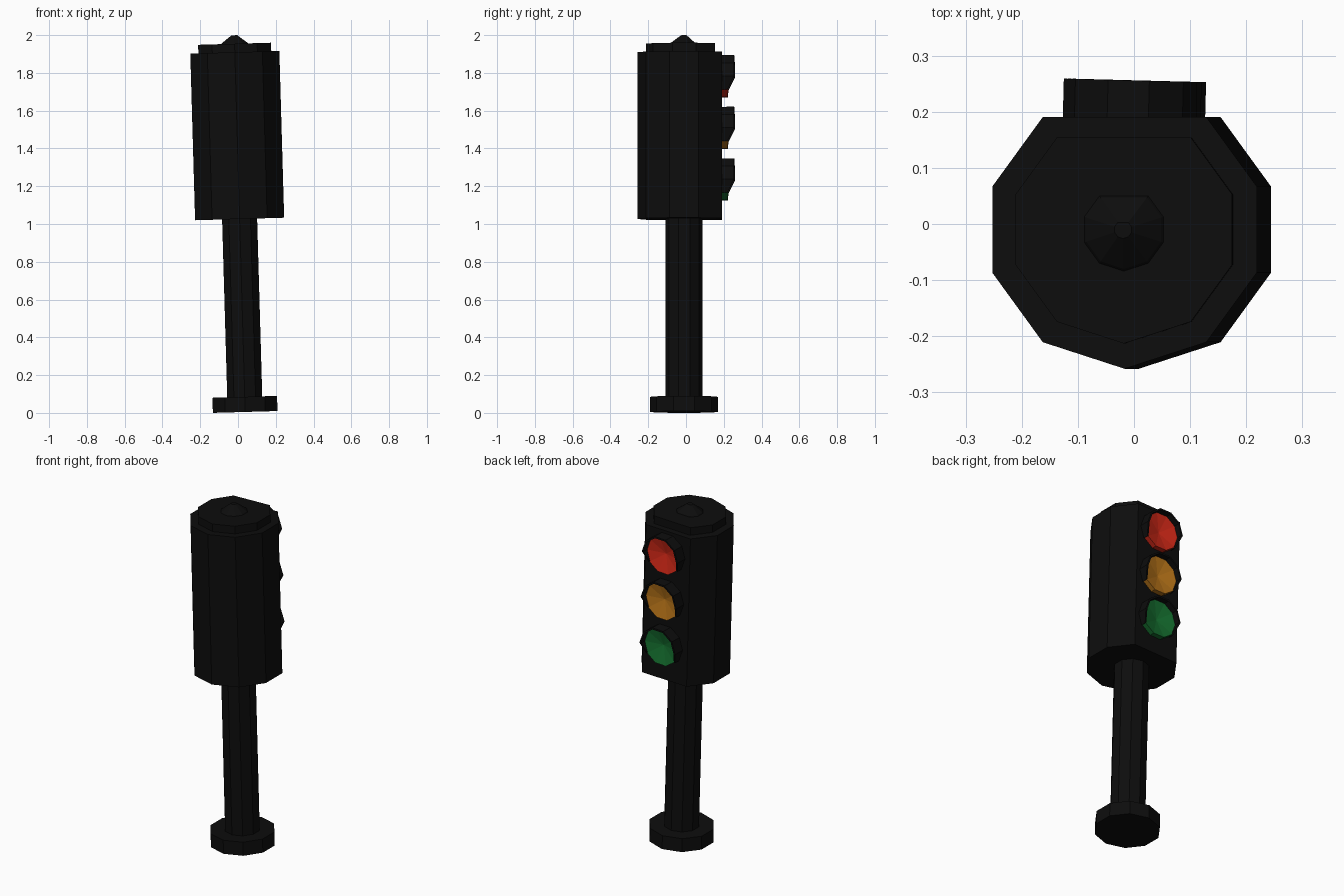
import bpy, bmesh
from math import sin, cos, radians
from mathutils import Matrix

cube = bpy.data.objects.get("Cube")
if cube:
    bpy.data.objects.remove(cube, do_unlink=True)

# The whole signal leans slightly to one side
LEAN = Matrix.Translation((0.038, -0.01, 0.005)) @ Matrix.Rotation(radians(-1.65), 4, 'Y')


def material(name, rgb):
    m = bpy.data.materials.new(name)
    m.use_nodes = True
    m.diffuse_color = (*rgb, 1)
    m.node_tree.nodes["Principled BSDF"].inputs["Base Color"].default_value = (*rgb, 1)
    return m


BLACK = material("black", (0.004, 0.004, 0.004))
LENSES = [("red", material("signal red", (0.6, 0.02, 0.008))),
          ("amber", material("signal amber", (0.45, 0.165, 0.009))),
          ("green", material("signal green", (0.007, 0.15, 0.027)))]


def finish(name, bm, mat, place=Matrix()):
    bmesh.ops.recalc_face_normals(bm, faces=bm.faces)
    bm.transform(LEAN @ place)
    mesh = bpy.data.meshes.new(name)
    bm.to_mesh(mesh)
    bm.free()
    mesh.materials.append(mat)
    obj = bpy.data.objects.new(name, mesh)
    bpy.context.collection.objects.link(obj)
    return obj


def bridge(bm, a, b):
    for i in range(len(a)):
        j = (i + 1) % len(a)
        bm.faces.new((a[i], a[j], b[j], b[i]))


def turned(name, profile, flat_back=False):
    """Ten-sided stack of rings; flat_back drops the rear corner."""
    bm = bmesh.new()
    angles = [radians(90 + 36 * k) for k in range(1 if flat_back else 0, 10)]
    rings = [[bm.verts.new((r * cos(a), r * sin(a), z)) for a in angles]
             for r, z in profile]
    for low, high in zip(rings, rings[1:]):
        bridge(bm, low, high)
    bm.faces.new(rings[0])
    bm.faces.new(rings[-1])
    return finish(name, bm, BLACK)


# Post
turned("base", [(0.18, 0), (0.18, 0.08)])
turned("pole", [(0.0975, 0.07), (0.0975, 1.04)])

# Signal head
turned("housing", [(0.248, 1.022), (0.248, 1.905)], True)
turned("cap", [(0.203, 1.89), (0.203, 1.95)], True)
turned("finial", [(0.078, 1.945), (0.07, 1.955), (0.016, 1.995)], True)


def ring_point(r, angle, y):
    a = radians(angle)
    return (r * cos(a), y, r * sin(a))


def lens(name, mat, place):
    """Ten-sided disc with a dished front."""
    bm = bmesh.new()
    back, front = [[bm.verts.new(ring_point(0.113, 36 * k, y)) for k in range(10)]
                   for y in (0.19, 0.232)]
    bridge(bm, back, front)
    bm.faces.new(back)
    centre = bm.verts.new((0, 0.206, 0))
    for i in range(10):
        bm.faces.new((front[i], front[(i + 1) % 10], centre))
    finish(name, bm, mat, place)


def hood(name, place):
    """Partial ring over the lens, open below, cut back at its lower ends."""
    bm = bmesh.new()
    sections = []
    for angle in range(-36, 217, 36):
        tip = 0.266 if 0 <= angle <= 180 else 0.233
        sections.append([bm.verts.new(ring_point(r, angle, y)) for r, y in
                         ((0.119, 0.19), (0.119, tip), (0.109, tip), (0.109, 0.19))])
    for a, b in zip(sections, sections[1:]):
        bridge(bm, a, b)
    bm.faces.new(sections[0])
    bm.faces.new(sections[-1])
    finish(name, bm, BLACK, place)


# Three lamps on the flat rear face
for i, (colour, mat) in enumerate(LENSES):
    place = Matrix.Translation((0, 0, 1.775 - 0.273 * i)) @ Matrix.Rotation(radians(-1.5), 4, 'Z')
    lens(colour + "_lens", mat, place)
    hood(colour + "_hood", place)
